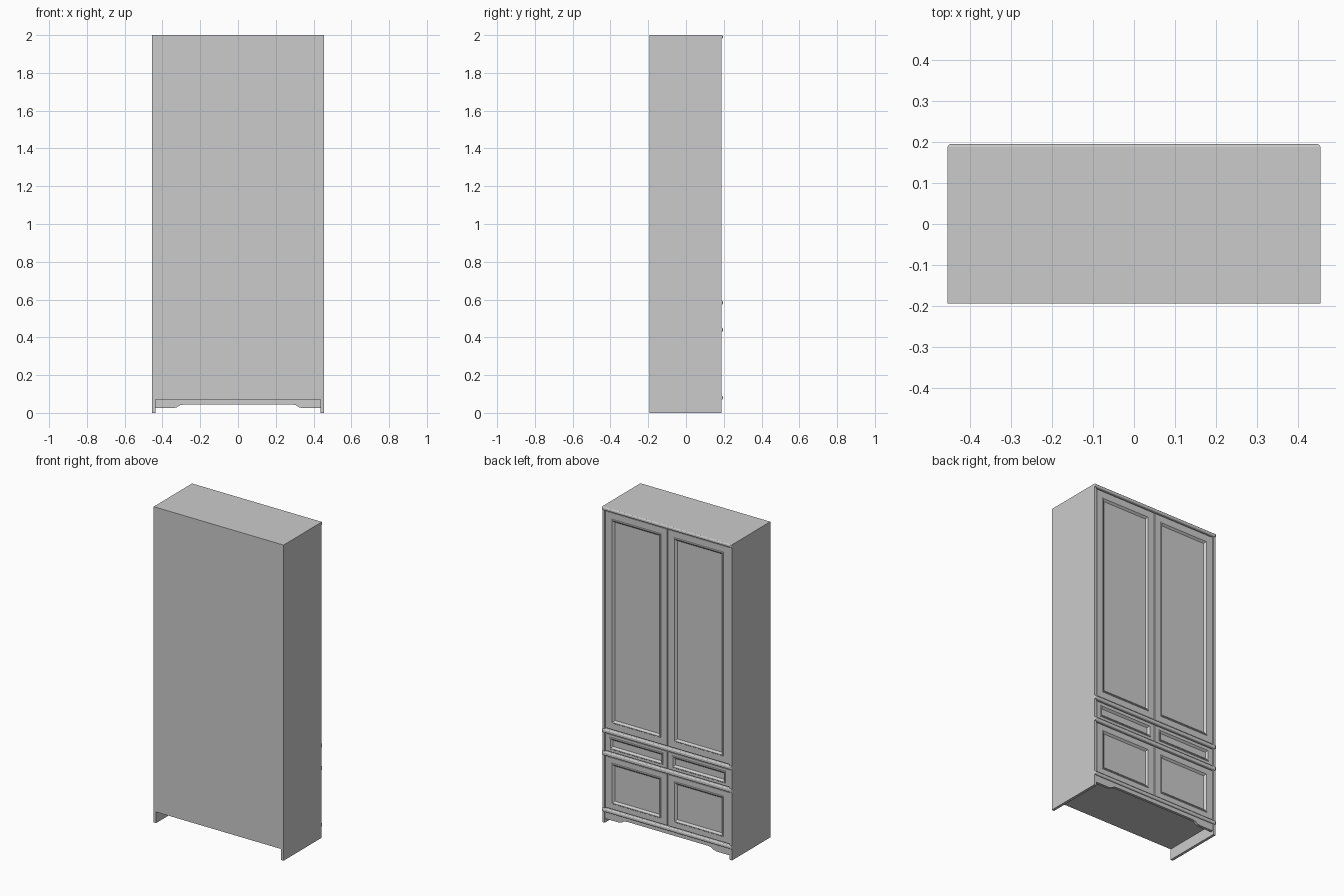
import bpy
import bmesh

cube = bpy.data.objects.get("Cube")
if cube:
    bpy.data.objects.remove(cube, do_unlink=True)

grey = bpy.data.materials.new("plain grey")
grey.use_nodes = True
colour = (0.6, 0.6, 0.6, 1)
grey.diffuse_color = colour
grey.node_tree.nodes["Principled BSDF"].inputs["Base Color"].default_value = colour

W, BACK, EDGE, LIP = 0.455, -0.194, 0.188, 0.195   # half width, depths
T = 0.017                                          # board thickness
FACE = 0.184                                       # door surface


def finish(name, bm):
    bmesh.ops.recalc_face_normals(bm, faces=bm.faces)
    mesh = bpy.data.meshes.new(name)
    bm.to_mesh(mesh)
    bm.free()
    mesh.materials.append(grey)
    obj = bpy.data.objects.new(name, mesh)
    bpy.context.collection.objects.link(obj)
    return obj


def box(name, x0, x1, y0, y1, z0, z1):
    bm = bmesh.new()
    bmesh.ops.create_cube(bm, size=1)
    for v in bm.verts:
        v.co.x = x1 if v.co.x > 0 else x0
        v.co.y = y1 if v.co.y > 0 else y0
        v.co.z = z1 if v.co.z > 0 else z0
    return finish(name, bm)


def ledge(name, z0, z1):
    """Full-width rail whose outer edges are rounded over."""
    bm = bmesh.new()
    bmesh.ops.create_cube(bm, size=1)
    for v in bm.verts:
        v.co.x *= 2 * W
        v.co.y = LIP if v.co.y > 0 else FACE - 0.02
        v.co.z = z1 if v.co.z > 0 else z0
    rim = [e for e in bm.edges if all(v.co.y > FACE for v in e.verts)]
    bmesh.ops.bevel(bm, geom=rim, offset=0.007, segments=3, profile=0.5,
                    affect='EDGES')
    return finish(name, bm)


def framed_panel(name, x0, x1, z0, z1, stile, rail):
    """Door or drawer front: flat frame, raised bead, slope to a sunk panel."""
    bm = bmesh.new()

    def ring(dx, dz, y):
        return [bm.verts.new(p) for p in (
            (x0 + dx, y, z0 + dz), (x1 - dx, y, z0 + dz),
            (x1 - dx, y, z1 - dz), (x0 + dx, y, z1 - dz))]

    # inset beyond the frame, and depth, of each step of the moulding
    steps = [(0, FACE), (0.003, FACE + 0.004), (0.007, FACE + 0.004),
             (0.018, FACE - 0.008)]
    rings = [ring(0, 0, FACE - 0.02), ring(0, 0, FACE - 0.002),
             ring(0.002, 0.002, FACE)]
    rings += [ring(stile + d, rail + d, y) for d, y in steps]
    for a, b in zip(rings, rings[1:]):
        for i in range(4):
            j = (i + 1) % 4
            bm.faces.new((a[i], a[j], b[j], b[i]))
    bm.faces.new(rings[0])
    bm.faces.new(rings[-1])
    return finish(name, bm)


# Carcass
for side, s in (("right", -1), ("left", 1)):
    xs = sorted((s * W, s * (W - T)))
    box(side + "_side", *xs, BACK, EDGE, 0, 2)
inner = W - T
box("top_board", -inner, inner, BACK, EDGE, 2 - T, 2)
box("bottom_board", -inner, inner, BACK, EDGE - 0.01, 0.07, 0.07 + T)
box("plain_panel", -inner, inner, BACK, BACK + T, 0.07 + T, 2 - T)
box("inner_backing", -inner, inner, FACE - 0.035, FACE - 0.019, 0.07 + T, 2 - T)

# Horizontal rails
ledge("top_rail", 1.98, 2)
ledge("upper_ledge", 0.572, 0.595)
ledge("lower_ledge", 0.428, 0.452)
ledge("base_ledge", 0.07, 0.092)

# Doors and drawers, one pair per row: bottom, top, stile, rail
rows = {"tall_door": (0.600, 1.976, 0.043, 0.042),
        "drawer": (0.456, 0.568, 0.030, 0.018),
        "low_door": (0.096, 0.424, 0.043, 0.035)}
for name, (z0, z1, stile, rail) in rows.items():
    for side, s in (("right", -1), ("left", 1)):
        xs = sorted((s * 0.002, s * (inner - 0.002)))
        framed_panel(side + "_" + name, *xs, z0, z1, stile, rail)

# Shaped apron under the base ledge
half = [(inner, 0.072), (inner, 0.025), (0.345, 0.025), (0.325, 0.029),
        (0.305, 0.041), (0.285, 0.045)]
outline = half + [(-x, z) for x, z in reversed(half)]
bm = bmesh.new()
face = bm.faces.new([bm.verts.new((x, FACE - T, z)) for x, z in outline])
new = bmesh.ops.extrude_face_region(bm, geom=[face])["geom"]
bmesh.ops.translate(bm, vec=(0, T, 0),
                    verts=[g for g in new if isinstance(g, bmesh.types.BMVert)])
finish("apron", bm)
